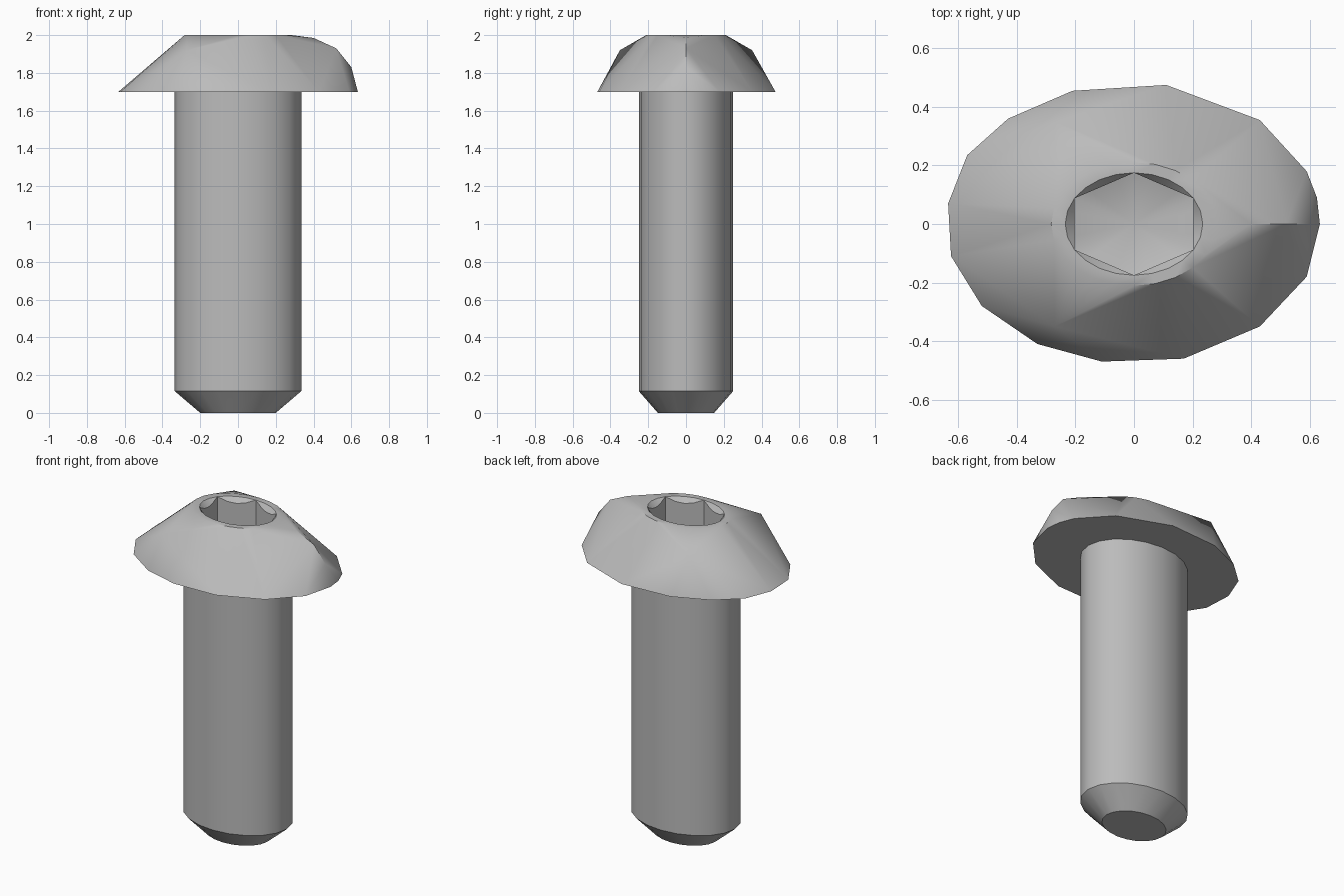
import bpy, bmesh, math

cube = bpy.data.objects.get("Cube")
if cube:
    bpy.data.objects.remove(cube, do_unlink=True)

SQUASH = 0.745  # the whole bolt is flattened along y

steel = bpy.data.materials.new("grey_steel")
steel.use_nodes = True
steel.diffuse_color = (0.5, 0.5, 0.5, 1)
steel.node_tree.nodes["Principled BSDF"].inputs["Base Color"].default_value = (0.5, 0.5, 0.5, 1)


def ring(bm, count, radius, height):
    """Squashed ring; radius and height are functions of the angle."""
    verts = []
    for i in range(count):
        a = math.tau * i / count
        r = radius(a)
        verts.append(bm.verts.new((r * math.cos(a), SQUASH * r * math.sin(a), height(a))))
    return verts


def bridge(bm, lower, upper):
    n = len(lower)
    for i in range(n):
        j = (i + 1) % n
        bm.faces.new((lower[i], lower[j], upper[j], upper[i]))


def finish(bm, name, angle):
    bmesh.ops.remove_doubles(bm, verts=bm.verts, dist=0.0005)
    bmesh.ops.recalc_face_normals(bm, faces=bm.faces)
    mesh = bpy.data.meshes.new(name)
    bm.to_mesh(mesh)
    bm.free()
    mesh.materials.append(steel)
    obj = bpy.data.objects.new(name, mesh)
    bpy.context.collection.objects.link(obj)
    bpy.ops.object.select_all(action="DESELECT")
    obj.select_set(True)
    bpy.context.view_layer.objects.active = obj
    bpy.ops.object.shade_smooth_by_angle(angle=math.radians(angle))


# Shank with chamfered tip, open where it meets the head
bm = bmesh.new()
loops = [ring(bm, 20, lambda a, r=r: r, lambda a, z=z: z)
         for r, z in ((0.2, 0), (0.335, 0.115), (0.335, 1.7))]
for lower, upper in zip(loops, loops[1:]):
    bridge(bm, lower, upper)
bm.faces.new(loops[0][::-1])
finish(bm, "shank", 30)

# Head: faceted dome wrapped around its rim, crown ring and ridge points
SEGMENTS = 24
RIM = [(0.635, 0), (0.625, 0.09), (0.59, 0.18), (0.43, 0.355), (0.11, 0.475), (-0.21, 0.455),
       (-0.43, 0.36), (-0.57, 0.235), (-0.635, 0.07), (-0.625, -0.11), (-0.52, -0.28),
       (-0.33, -0.41), (-0.11, -0.47), (0.17, -0.46), (0.43, -0.35), (0.59, -0.18)]
RIDGE = [(0.4, 0, 1.985), (0.52, 0, 1.93), (0.6, 0, 1.83), (-0.27, 0.35, 1.92), (-0.27, -0.35, 1.92)]
bm = bmesh.new()
crown = ring(bm, SEGMENTS, lambda a: 0.283, lambda a: 2)
for x, y in RIM:
    bm.verts.new((x, y, 1.698))
for point in RIDGE:
    bm.verts.new(point)
bmesh.ops.convex_hull(bm, input=bm.verts[:])
lid = [f for f in bm.faces if all(v.co.z > 1.999 for v in f.verts)]
bmesh.ops.delete(bm, geom=lid, context="FACES")

# Hexagonal socket with a conical lead-in and a drilled floor
HOLE = 0.235
FLOOR = 1.81


def hexagon(a):
    offset = (a + math.pi / 6) % (math.pi / 3) - math.pi / 6
    return HOLE * math.cos(math.pi / 6) / math.cos(offset)


mouth = ring(bm, SEGMENTS, lambda a: HOLE, lambda a: 2)
lead_in = ring(bm, SEGMENTS, hexagon, lambda a: 2 - 1.0 * (HOLE - hexagon(a)))
base = ring(bm, SEGMENTS, hexagon, lambda a: FLOOR)
for lower, upper in ((crown, mouth), (mouth, lead_in), (lead_in, base)):
    bridge(bm, lower, upper)
tip = bm.verts.new((0, 0, FLOOR - 0.05))
for i in range(SEGMENTS):
    bm.faces.new((base[i], base[(i + 1) % SEGMENTS], tip))
finish(bm, "head", 35)
